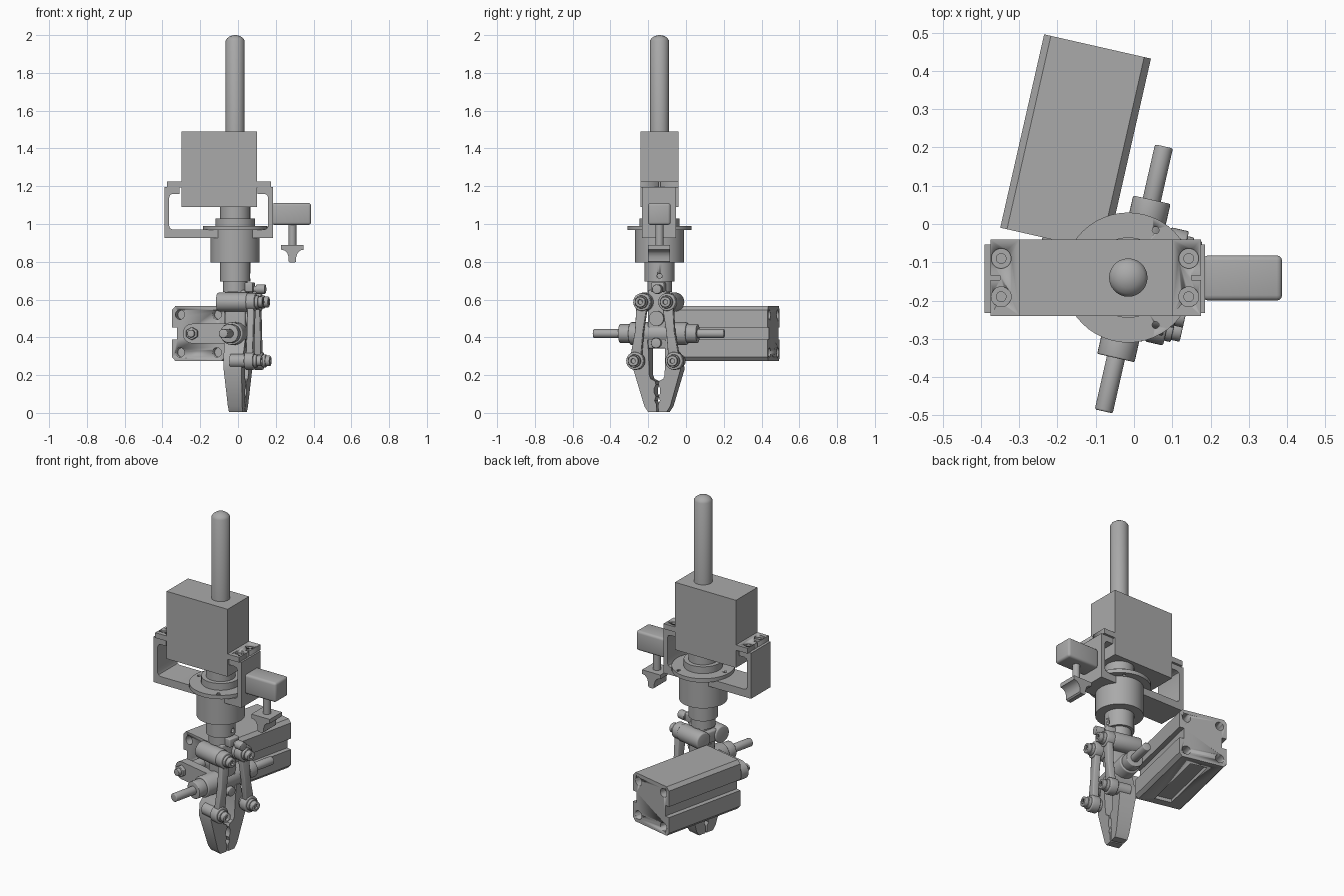
import bpy, bmesh, math
from mathutils import Matrix, Vector

if "Cube" in bpy.data.objects:
    bpy.data.objects.remove(bpy.data.objects["Cube"])

steel = bpy.data.materials.new("steel grey")
steel.use_nodes = True
GREY = (0.4, 0.4, 0.4, 1)
steel.diffuse_color = GREY
steel.node_tree.nodes["Principled BSDF"].inputs["Base Color"].default_value = GREY

CX, CY = -0.015, -0.14
WORLD = Matrix.Identity(4)
AXIS = Matrix.Translation((CX, CY, 0))
GRIP = AXIS @ Matrix.Rotation(math.radians(-12.8), 4, 'Z')   # turned gripper frame


def finish(name, bm, frame=WORLD, bevel=0):
    bmesh.ops.recalc_face_normals(bm, faces=bm.faces)
    bm.transform(frame)
    mesh = bpy.data.meshes.new(name)
    bm.to_mesh(mesh)
    bm.free()
    mesh.materials.append(steel)
    ob = bpy.data.objects.new(name, mesh)
    bpy.context.collection.objects.link(ob)
    bpy.ops.object.select_all(action='DESELECT')
    ob.select_set(True)
    bpy.context.view_layer.objects.active = ob
    if bevel:
        mod = ob.modifiers.new("round", 'BEVEL')
        mod.width, mod.segments, mod.limit_method = bevel, 3, 'ANGLE'
        bpy.ops.object.modifier_apply(modifier="round")
    bpy.ops.object.shade_smooth_by_angle(angle=math.radians(35))
    return ob


def box(name, lo, hi, frame=WORLD, bevel=0):
    bm = bmesh.new()
    bmesh.ops.create_cube(bm, size=1)
    lo, hi = Vector(lo), Vector(hi)
    size = hi - lo
    for v in bm.verts:
        v.co = (lo + hi) / 2 + Vector(c * s for c, s in zip(v.co, size))
    return finish(name, bm, frame, bevel)


def rod(name, start, end, r, frame=WORLD, bevel=0, sides=32):
    bm = bmesh.new()
    a, b = Vector(start), Vector(end)
    place = Matrix.Translation((a + b) / 2) @ (b - a).to_track_quat('Z', 'Y').to_matrix().to_4x4()
    bmesh.ops.create_cone(bm, cap_ends=True, segments=sides, radius1=r, radius2=r,
                          depth=(b - a).length, matrix=place)
    return finish(name, bm, frame, bevel)


def prism(name, pts, a, b, along, frame=WORLD, bevel=0, shape=None):
    """Extrude a 2D outline along x or y; the outline's second value is z."""
    bm = bmesh.new()
    put = (lambda d, u, z: (d, u, z)) if along == 'x' else (lambda d, u, z: (u, d, z))
    rings = [[bm.verts.new(put(d, u, z)) for u, z in pts] for d in (a, b)]
    bm.faces.new(rings[0])
    bm.faces.new(rings[1])
    n = len(pts)
    for i in range(n):
        j = (i + 1) % n
        bm.faces.new((rings[0][i], rings[0][j], rings[1][j], rings[1][i]))
    if shape:
        for v in bm.verts:
            v.co = shape(v.co)
    return finish(name, bm, frame, bevel)


def lathe(name, pts, frame=AXIS, steps=48):
    bm = bmesh.new()
    vs = [bm.verts.new((r, 0, z)) for r, z in pts]
    edges = [bm.edges.new(e) for e in zip(vs, vs[1:])]
    bmesh.ops.spin(bm, geom=vs + edges, axis=(0, 0, 1), cent=(0, 0, 0),
                   angle=math.tau, steps=steps, use_duplicate=False)
    bmesh.ops.remove_doubles(bm, verts=bm.verts, dist=0.0001)
    return finish(name, bm, frame)


def cut(ob, cutter):
    cutter.hide_render = True
    mod = ob.modifiers.new("cut", 'BOOLEAN')
    mod.operation, mod.object = 'DIFFERENCE', cutter
    bpy.ops.object.select_all(action='DESELECT')
    ob.select_set(True)
    bpy.context.view_layer.objects.active = ob
    bpy.ops.object.modifier_apply(modifier="cut")
    bpy.data.objects.remove(cutter)


# Upper shaft, motor block and the turned hub below
lathe("upper_shaft", [(0, 1.4), (0.05, 1.4), (0.05, 1.972), (0.042, 1.984),
                      (0.028, 1.994), (0.012, 1.999), (0, 2.0)])
box("motor_block", (-0.30, -0.24, 1.09), (0.10, -0.04, 1.49))
hub = lathe("hub", [(0, 0.64), (0.065, 0.64), (0.065, 0.695), (0.08, 0.695), (0.08, 0.795),
                    (0.13, 0.795), (0.13, 0.967), (0.17, 0.967), (0.17, 0.99), (0.105, 0.99),
                    (0.105, 1.03), (0.08, 1.03), (0.08, 1.1), (0, 1.1)])
for k in range(3):
    a = math.radians(60 + 120 * k)
    x, y = 0.143 * math.cos(a), 0.143 * math.sin(a)
    cut(hub, rod("hole_cutter", (x, y, 0.94), (x, y, 1.01), 0.009, AXIS, sides=16))
cut(hub, rod("hole_cutter", (0.05, 0, 0.725), (0.1, 0, 0.725), 0.013, AXIS, sides=16))

# U-shaped bracket with inward feet, mirrored about its middle
half = [(0.2875, 0.925), (0.2875, 1.195), (0.207, 1.195), (0.207, 1.16), (0.243, 1.16),
        (0.256, 1.154), (0.262, 1.14), (0.262, 0.99), (0.256, 0.976), (0.242, 0.97)]
mid = -0.1025
outline = [(mid + u, z) for u, z in half] + [(mid - u, z) for u, z in reversed(half)]
prism("bracket", outline, -0.233, -0.053, 'y')

# Bolted flanges on both sides of the block
for name, x0, x1, xh, edge in (("right_flange", -0.375, -0.299, -0.347, -0.375),
                               ("left_flange", 0.099, 0.175, 0.143, 0.175)):
    fl = box(name, (x0, -0.24, 1.194), (x1, -0.04, 1.225))
    for y in (-0.19, -0.09):
        cut(fl, rod("bore_cutter", (xh, y, 1.212), (xh, y, 1.24), 0.026))
        rod(name + "_screw", (xh, y, 1.2), (xh, y, 1.217), 0.014, sides=16)
    cut(fl, box("slit_cutter", (edge - 0.025, -0.146, 1.18), (edge + 0.025, -0.134, 1.24)))

# Side arm with its hanging wing knob
box("side_arm", (0.18, -0.2, 0.995), (0.387, -0.082, 1.111), bevel=0.014)
rod("knob_stem", (0.288, CY, 0.87), (0.288, CY, 1.0), 0.021)
knob = [(0.06, 0.888), (0.06, 0.864), (0.042, 0.86), (0.027, 0.846), (0.02, 0.825),
        (0.02, 0.802), (0.012, 0.795)]
prism("wing_knob", [(0.288 + u, z) for u, z in knob] +
      [(0.288 - u, z) for u, z in reversed(knob)], -0.2, -0.085, 'y')

# Gripper core between the hub and the fingers
box("gripper_core", (-0.045, -0.05, 0.34), (0.065, 0.05, 0.65), GRIP, 0.01)
box("pivot_head", (-0.07, -0.068, 0.555), (0.06, 0.068, 0.625), GRIP, 0.01)
rod("core_barrel", (-0.05, 0, 0.5), (0.08, 0, 0.5), 0.04, GRIP)
rod("core_screw", (0.05, 0, 0.37), (0.09, 0, 0.37), 0.027, GRIP, 0.004)
rod("stop_screw", (0.03, 0.02, 0.655), (0.11, 0.02, 0.655), 0.018, GRIP)
rod("stop_screw_head", (0.11, 0.02, 0.655), (0.16, 0.02, 0.655), 0.025, GRIP, 0.004)
box("stop_lug", (0.04, -0.025, 0.64), (0.1, 0.045, 0.69), GRIP, 0.006)

# Cross slider with guide rods
Z = 0.42
rod("slider_boss", (0.015, -0.155, Z), (0.015, 0.155, Z), 0.06, GRIP, 0.006)
for side, s in (("front", -1), ("back", 1)):
    rod(side + "_collar", (0.015, s * 0.15, Z), (0.015, s * 0.212, Z), 0.05, GRIP, 0.004)
    rod(side + "_guide_rod", (0.015, s * 0.2, Z), (0.015, s * 0.355, Z), 0.024, GRIP, 0.005)

# Finger outline, given for one side and mirrored
finger = [(0.005, 0.005), (0.005, 0.045), (0.015, 0.065), (0.007, 0.088), (0.016, 0.105),
          (0.016, 0.13), (0.006, 0.15), (0.012, 0.17), (0.034, 0.18), (0.042, 0.2),
          (0.045, 0.33), (0.05, 0.39), (0.075, 0.39), (0.095, 0.33), (0.12, 0.3),
          (0.128, 0.23), (0.07, 0.035), (0.05, 0.005)]


def taper(co):
    return Vector((0.015 + co.x * (0.037 + 0.05 * co.z), co.y, co.z))


for side, s in (("front", -1), ("back", 1)):
    prism(side + "_finger", [(s * u, z) for u, z in finger], -1, 1, 'x', GRIP, 0, taper)
    top, low = (s * 0.068, 0.587), (s * 0.106, 0.275)
    # Pivot barrels, eye link and bolts
    rod(side + "_upper_barrel", (-0.08, *top), (0.085, *top), 0.05, GRIP, 0.008)
    rod(side + "_lower_pin", (0, *low), (0.085, *low), 0.036, GRIP)
    prism(side + "_link", [(top[0] - 0.03, top[1]), (top[0] + 0.03, top[1]),
                           (s * 0.085 + 0.022, 0.43), (low[0] + 0.03, low[1]),
                           (low[0] - 0.03, low[1]), (s * 0.085 - 0.022, 0.43)],
          0.087, 0.122, 'x', GRIP, 0.005)
    for end, p in (("upper", top), ("lower", low)):
        rod(f"{side}_{end}_eye", (0.08, *p), (0.128, *p), 0.047, GRIP, 0.005)
        rod(f"{side}_{end}_washer", (0.12, *p), (0.145, *p), 0.034, GRIP, 0.003)
        bolt = rod(f"{side}_{end}_bolt", (0.14, *p), (0.168, *p), 0.028, GRIP, 0.004)
        cut(bolt, rod("socket_cutter", (0.155, *p), (0.18, *p), 0.014, GRIP, sides=6))

# Actuator body: square extrusion with side slots, corner bores and an underside pocket
AX = -0.212
quarter = [(0.125, 0.145), (0.143, 0.125), (0.143, 0.032), (0.115, 0.032)]
right = quarter + [(u, -v) for u, v in reversed(quarter)]
profile = right + [(-u, v) for u, v in reversed(right)]
act = prism("actuator_body", [(AX + u, Z + v) for u, v in profile], 0.053, 0.571, 'y', GRIP)
for y in (0.053, 0.571):
    for dx in (-0.1, 0.1):
        for dz in (-0.1, 0.1):
            cut(act, rod("bore_cutter", (AX + dx, y - 0.06, Z + dz),
                         (AX + dx, y + 0.06, Z + dz), 0.025, GRIP, sides=24))
cut(act, box("pocket_cutter", (AX - 0.05, 0.1, 0.26), (AX + 0.05, 0.52, 0.295), GRIP))

# Output rod and the arm joining it to the slider
rod("output_rod", (AX, 0.06, Z), (AX, -0.06, Z), 0.03, GRIP)
box("drive_arm", (AX, -0.09, Z - 0.052), (0.015, -0.04, Z + 0.052), GRIP)
rod("drive_arm_end", (AX, -0.09, Z), (AX, -0.04, Z), 0.052, GRIP)
rod("drive_nut", (AX, -0.11, Z), (AX, -0.085, Z), 0.034, GRIP, 0.003, 6)
rod("drive_stud", (AX, -0.13, Z), (AX, -0.1, Z), 0.02, GRIP, 0.003)
